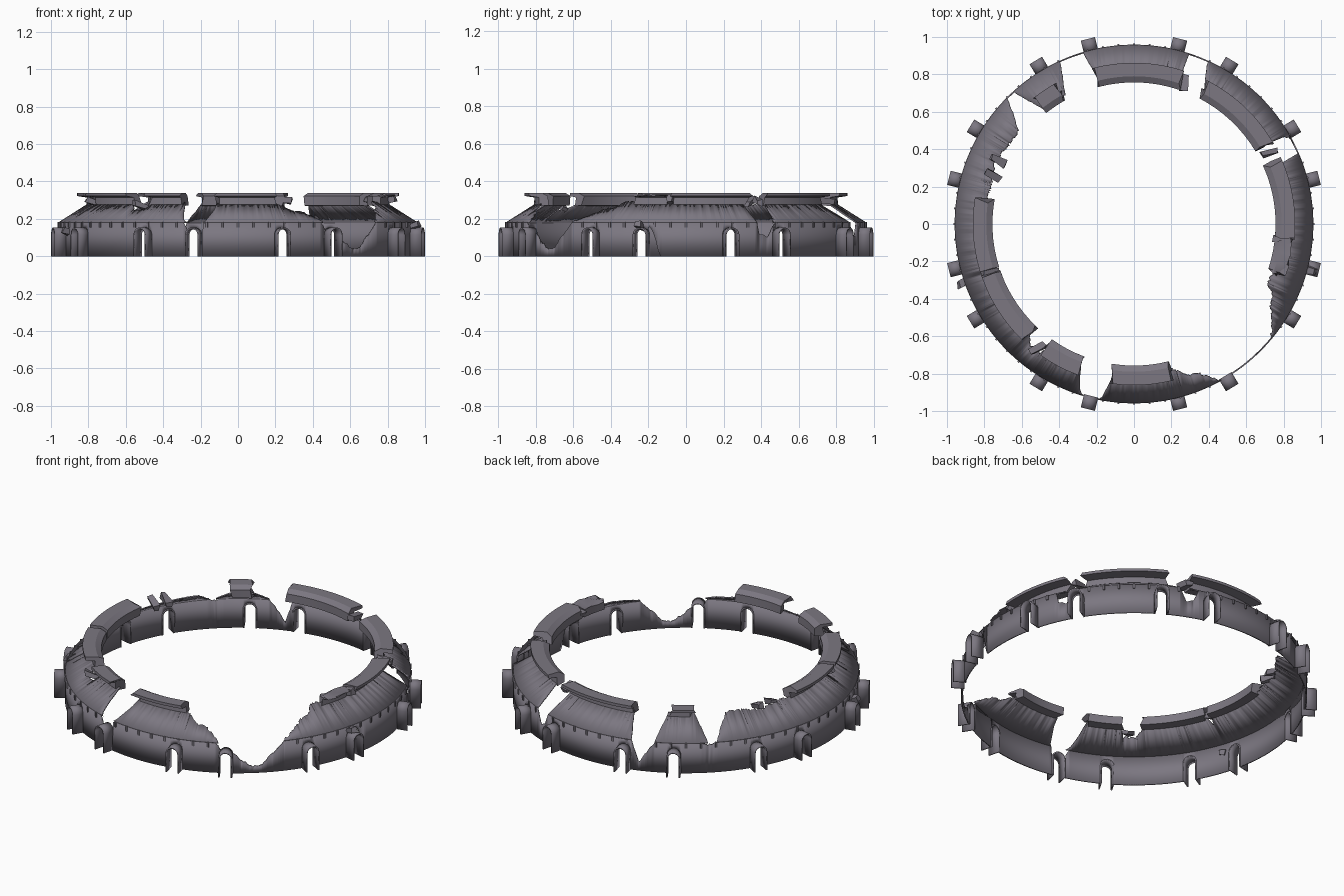
import bpy, bmesh, math, random
from mathutils import Vector, Matrix

if "Cube" in bpy.data.objects:
    bpy.data.objects.remove(bpy.data.objects["Cube"])
random.seed(4)

stone = bpy.data.materials.new("weathered_grey")
stone.diffuse_color = (0.20, 0.185, 0.22, 1)
stone.use_nodes = True
stone.node_tree.nodes["Principled BSDF"].inputs["Base Color"].default_value = stone.diffuse_color

R, EAVE, HALF = 0.955, 0.18, 0.035          # wall radius, eave height, door half width
DOORS = [45 * k + 22.5 + s * 8.5 for k in range(-3, 5) for s in (-1, 1)]


def polar(r, deg, z):
    a = math.radians(deg)
    return Vector((r * math.cos(a), r * math.sin(a), z))


def finish(name, bm, thick=0):
    bmesh.ops.remove_doubles(bm, verts=bm.verts, dist=1e-5)
    bmesh.ops.recalc_face_normals(bm, faces=bm.faces)
    me = bpy.data.meshes.new(name)
    bm.to_mesh(me)
    bm.free()
    me.materials.append(stone)
    ob = bpy.data.objects.new(name, me)
    bpy.context.collection.objects.link(ob)
    if thick:
        m = ob.modifiers.new("thickness", 'SOLIDIFY')
        m.thickness, m.offset = thick, 0
    bpy.context.view_layer.objects.active = ob
    ob.select_set(True)
    bpy.ops.object.shade_smooth_by_angle(angle=math.radians(25))
    ob.select_set(False)
    return ob


# Broken outline: (angle, inner roof radius, wall height)
OUT = [(-106.4, R, 0), (-101.5, R, 0), (-101.3, R, .17), (-100.5, .945, EAVE), (-98.5, .86, EAVE),
       (-98, .80, EAVE), (-76, .80, EAVE), (-74, .82, EAVE), (-70, .865, EAVE), (-66, .885, EAVE),
       (-62.5, .94, EAVE), (-61.5, R, .16), (-59, R, .09), (-58.8, R, 0), (-57, R, 0), (-56.8, R, .13),
       (-54, R, .08), (-50, R, .035), (-47, R, .05), (-43, R, .12), (-39.5, R, EAVE), (-36, .92, EAVE),
       (-31, .86, EAVE), (-27, .84, EAVE), (-24, .79, EAVE), (22, .80, EAVE), (23.3, R, EAVE),
       (24, R, .12), (27, R, .10), (29, R, .16), (30, .94, EAVE), (31.5, .80, EAVE), (62, .80, EAVE),
       (64.5, .90, EAVE), (65.5, R, EAVE), (68, R, .09), (70, R, .11), (72, R, EAVE), (72.6, .80, EAVE),
       (104, .80, EAVE), (106.5, R, EAVE), (109, R, .05), (112, R, .12), (114.5, R, EAVE),
       (115.5, .90, EAVE), (118, .79, EAVE), (128, .79, EAVE), (130, .85, EAVE), (132.3, R, .17),
       (135.3, R, EAVE), (137, .90, EAVE), (141, .80, EAVE), (148, .80, EAVE), (156, .82, EAVE),
       (164, .80, EAVE), (197, .80, EAVE), (198.5, .85, EAVE), (200, .80, EAVE), (226, .80, EAVE),
       (229, .86, EAVE), (234, .86, EAVE), (235.5, .80, EAVE), (249, .80, EAVE), (252.2, .945, EAVE),
       (253.4, R, .15), (253.6, R, 0)]


def outline(a):
    for (a0, r0, h0), (a1, r1, h1) in zip(OUT, OUT[1:]):
        if a0 <= a <= a1:
            t = (a - a0) / (a1 - a0)
            return r0 + t * (r1 - r0), h0 + t * (h1 - h0)
    return R, 0


def door_top(a):
    """Lower edge of the wall: raised to the arch above each doorway."""
    z = 0
    for d in DOORS:
        off = abs((a - d + 180) % 360 - 180)
        x = R * math.sin(math.radians(off))
        if x < HALF:
            z = 0.115 + math.sqrt(HALF ** 2 - x * x)
    if -12.2 < a < -8:                       # crumbled jamb beside one doorway
        z = max(z, 0.16 - 0.012 * (a + 12.2) ** 2)
    return z


def roof_z(r):
    return EAVE + (R - r) * 0.092 / 0.145


# Wall and roof shells, column by column
angles = [-106.4 + 0.75 * i for i in range(481)] + [o[0] for o in OUT]
dw = math.degrees(math.asin(HALF / R))
for d in DOORS:
    for k in (-1.003, -0.997, -0.8, -0.4, 0, 0.4, 0.8, 0.997, 1.003):
        angles.append(((d + k * dw + 106.4) % 360) - 106.4)
angles = sorted(set(round(a, 3) for a in angles if -106.4 <= a <= 253.6))
wall, roof = bmesh.new(), bmesh.new()
prev = None
for a in angles:
    r, h = outline(a)
    if r < 0.95:
        r -= random.uniform(0, 0.014)
    elif h < 0.175:
        h = max(0, h + random.uniform(-.006, .006))
    col = (a, r, h, min(door_top(a), h))
    if prev:
        b, r0, h0, z0 = prev
        if max(h - col[3], h0 - z0) > 0.004 and a - b > 0.001:
            wall.faces.new([wall.verts.new(polar(R, *p)) for p in
                            ((b, z0), (a, col[3]), (a, h), (b, h0))])
        if min(r, r0) < R - 0.004:
            roof.faces.new([roof.verts.new(p) for p in (
                polar(R, b, EAVE), polar(R, a, EAVE),
                polar(r, a, roof_z(r)), polar(r0, b, roof_z(r0)))])
    prev = col
finish("outer_wall", wall, 0.008)
finish("sloped_roof", roof, 0.008)

# Parapet pieces with an overhanging lip and broken ends
PROFILE = [(.812, .268), (.808, .314), (.862, .322), (.862, .339), (.79, .339), (.757, .321), (.757, .272)]
CAPS = [(72, 104.5), (31, 62.5), (-5, 23.5), (-19, -7), (-98, -76), (-125, -111.5),
        (-160, -133.5), (-189, -162.5), (119, 127.5)]
for i, (a0, a1) in enumerate(CAPS):
    bm = bmesh.new()
    n = max(2, round((a1 - a0) / 3.75))
    j0 = [random.uniform(-1.3, 1) for _ in PROFILE]
    j1 = [random.uniform(-1, 1.3) for _ in PROFILE]
    worn = 0.03 if i == 3 else 0             # the worn piece lost part of its lip
    rings = []
    for k in range(n + 1):
        ring = []
        for p, (r, z) in enumerate(PROFILE):
            a = a0 + (a1 - a0) * k / n + (j0[p] if k == 0 else j1[p] if k == n else 0)
            cut = worn * random.random()
            ring.append(bm.verts.new(polar(min(r, .862 - cut), a, min(z, .339 - cut))))
        rings.append(ring)
    m = len(PROFILE)
    for u, v in zip(rings, rings[1:]):
        for p in range(m):
            bm.faces.new((u[p], u[(p + 1) % m], v[(p + 1) % m], v[p]))
    bm.faces.new(rings[0])
    bm.faces.new(rings[-1][::-1])
    finish("parapet_%d" % (i + 1), bm)


# Vaulted porches projecting from the doorways
def porch(name, deg, r_out, scale=1.0, tilt=0.0):
    bm = bmesh.new()
    pts = [(-HALF, 0)] + [(-HALF * math.cos(math.pi * i / 10), .115 + HALF * math.sin(math.pi * i / 10))
                          for i in range(11)] + [(HALF, 0)]
    rot = Matrix.Rotation(math.radians(deg), 4, 'Z') @ Matrix.Rotation(tilt, 4, 'X')
    rows = [[bm.verts.new(rot @ Vector((x, y * scale, z * scale))) for y, z in pts] for x in (R - .008, r_out)]
    for i in range(len(pts) - 1):
        bm.faces.new((rows[0][i], rows[0][i + 1], rows[1][i + 1], rows[1][i]))
    finish(name, bm, 0.008)


for i, d in enumerate(DOORS):
    porch("door_porch_%d" % (i + 1), d, 1.02)

# Small brackets under the eave
bm = bmesh.new()
for k in range(72):
    a = -105 + 5 * k
    if outline(a)[1] < 0.178:
        continue
    mat = Matrix.Rotation(math.radians(a), 4, 'Z') @ Matrix.Translation((R + .003, 0, .168)) \
        @ Matrix.Diagonal((.014, .01, .03, 1))
    bmesh.ops.create_cube(bm, size=1, matrix=mat)
finish("eave_brackets", bm)

# Loose broken slabs lying at the fractures
bm = bmesh.new()
for deg, r, z in ((28, .82, .295), (161, .80, .295), (155, .80, .29), (-161.5, .81, .29),
                  (-6, .80, .30), (70.5, .80, .30), (-128, .84, .265), (-161, .965, .13), (-15, .97, .16)):
    mat = Matrix.Rotation(math.radians(deg), 4, 'Z') @ Matrix.Translation((r, 0, z)) \
        @ Matrix.Rotation(random.uniform(-.5, .5), 4, 'Y') @ Matrix.Rotation(random.uniform(-.5, .5), 4, 'Z') \
        @ Matrix.Diagonal((.09 if r < .9 else .06, .035, .03, 1))
    made = bmesh.ops.create_cube(bm, size=1, matrix=mat)
    for v in made["verts"]:
        v.co += Vector([random.uniform(-.009, .009) for _ in range(3)])
finish("broken_slabs", bm)
